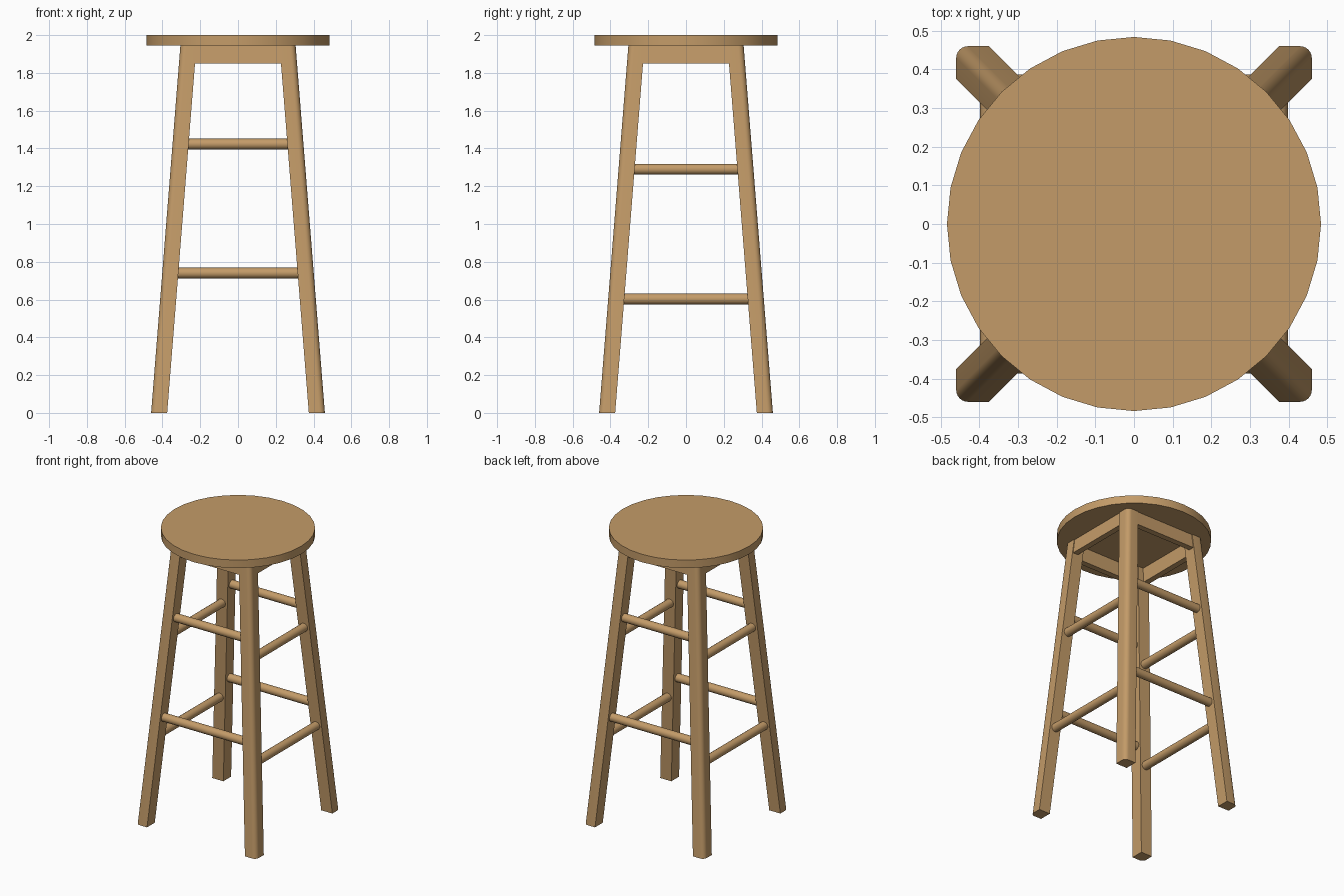
import bpy, bmesh, math
from mathutils import Vector

cube = bpy.data.objects.get("Cube")
if cube:
    bpy.data.objects.remove(cube, do_unlink=True)

wood = bpy.data.materials.new("warm_wood")
wood.use_nodes = True
COLOUR = (0.55, 0.33, 0.14, 1)
wood.diffuse_color = COLOUR
wood.node_tree.nodes["Principled BSDF"].inputs["Base Color"].default_value = COLOUR

SEAT_R, SEAT_BOTTOM, SEAT_TOP = 0.484, 1.945, 2.0
LEG_W, LEG_ROUND = 0.085, 0.03
FOOT, HEAD = 0.46, 0.305          # outer leg face at floor and at seat
RUNG_R = 0.0285


def outer(z):
    """Distance of the outer leg face from the centre at height z."""
    return FOOT + (HEAD - FOOT) * z / SEAT_BOTTOM


def finish(obj):
    obj.data.materials.append(wood)
    bpy.ops.object.select_all(action='DESELECT')
    obj.select_set(True)
    bpy.context.view_layer.objects.active = obj
    bpy.ops.object.shade_smooth_by_angle(angle=math.radians(35))


def loft(name, bottom, top):
    """Solid between two matching outlines."""
    bm = bmesh.new()
    a = [bm.verts.new(p) for p in bottom]
    b = [bm.verts.new(p) for p in top]
    bm.faces.new(a)
    bm.faces.new(b)
    for i in range(len(a)):
        j = (i + 1) % len(a)
        bm.faces.new((a[i], a[j], b[j], b[i]))
    bmesh.ops.recalc_face_normals(bm, faces=bm.faces)
    mesh = bpy.data.meshes.new(name)
    bm.to_mesh(mesh)
    bm.free()
    obj = bpy.data.objects.new(name, mesh)
    bpy.context.collection.objects.link(obj)
    finish(obj)


def cylinder(name, start, end, radius, sides):
    axis = Vector(end) - Vector(start)
    bpy.ops.mesh.primitive_cylinder_add(
        vertices=sides, radius=radius, depth=axis.length,
        location=(Vector(start) + Vector(end)) / 2,
        rotation=axis.to_track_quat('Z', 'Y').to_euler())
    bpy.context.object.name = name
    finish(bpy.context.object)


def leg_section(sx, sy, z):
    """Square with only the outermost corner rounded."""
    o = outer(z)
    i, c = o - LEG_W, o - LEG_ROUND
    pts = [(i, o), (i, i), (o, i)]
    for k in range(7):
        t = k * math.pi / 12
        pts.append((c + LEG_ROUND * math.cos(t), c + LEG_ROUND * math.sin(t)))
    return [(sx * x, sy * y, z) for x, y in pts]


# Round seat
cylinder("seat", (0, 0, SEAT_BOTTOM), (0, 0, SEAT_TOP), SEAT_R, 32)

# Splayed legs
for sx, side in ((1, "left"), (-1, "right")):
    for sy, end in ((-1, "front"), (1, "back")):
        loft(f"{end}_{side}_leg", leg_section(sx, sy, 0), leg_section(sx, sy, SEAT_BOTTOM))


# Apron boards and rungs on each side
def apron_section(turn, z):
    o = outer(z) - 0.005
    i, h = o - 0.04, outer(z) - LEG_W + 0.01
    return [turn(x, y, z) for x, y in ((-h, o), (h, o), (h, i), (-h, i))]


def along_x(s):
    return lambda x, y, z: (x, s * y, z)


def along_y(s):
    return lambda x, y, z: (s * y, x, z)


SIDES = (("front", along_x(-1), (0.74, 1.423)), ("back", along_x(1), (0.74, 1.423)),
         ("left", along_y(1), (0.603, 1.29)), ("right", along_y(-1), (0.603, 1.29)))
for name, turn, heights in SIDES:
    loft(f"{name}_apron", apron_section(turn, 1.85), apron_section(turn, SEAT_BOTTOM))
    for level, z in zip(("lower", "upper"), heights):
        mid = outer(z) - LEG_W / 2
        cylinder(f"{name}_{level}_rung", turn(-mid, mid, z), turn(mid, mid, z), RUNG_R, 16)
